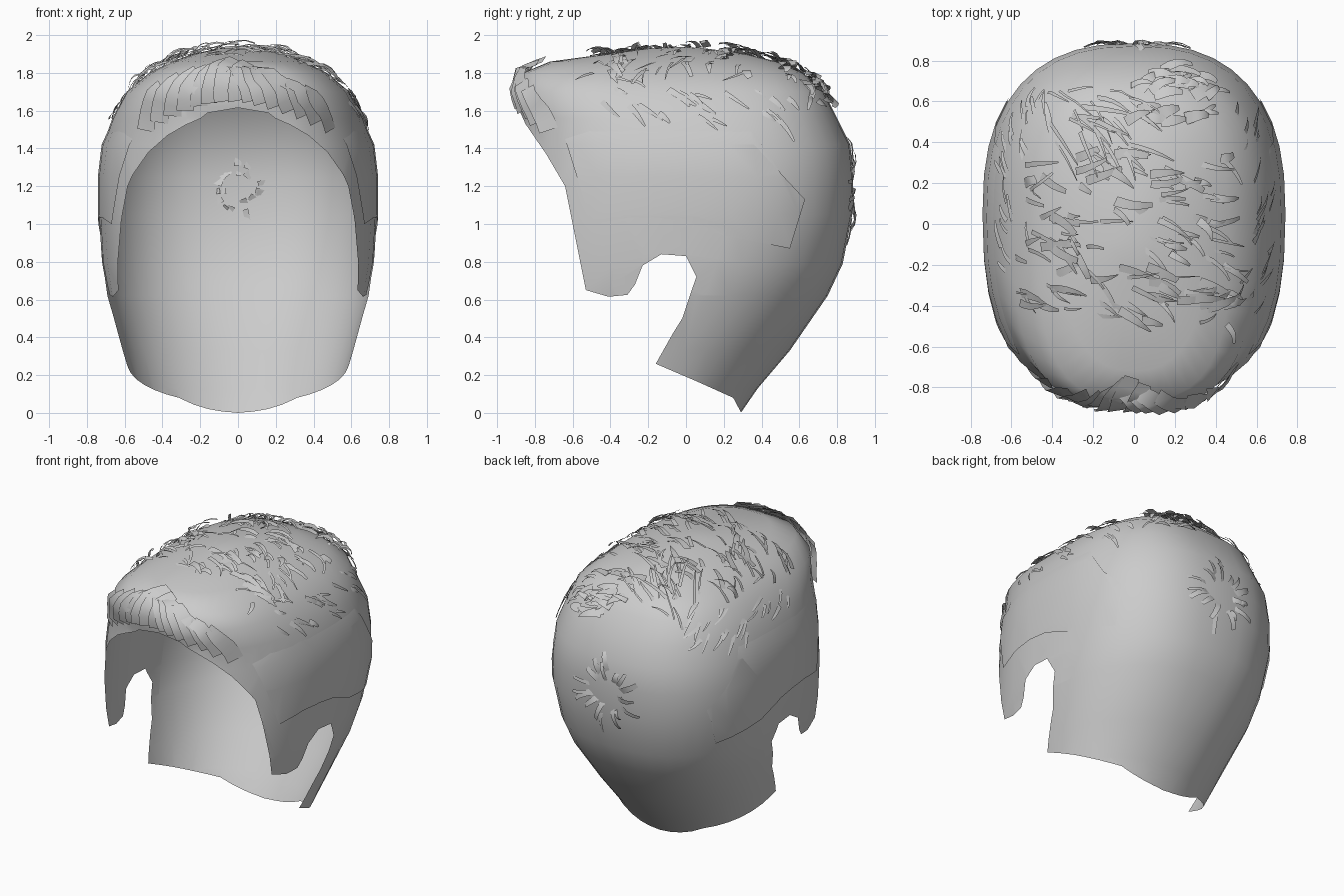
import bpy, bmesh, math, random
from mathutils import Vector
from mathutils.bvhtree import BVHTree

if "Cube" in bpy.data.objects:
    bpy.data.objects.remove(bpy.data.objects["Cube"])

random.seed(4)
hair = bpy.data.materials.new("hair_grey")
hair.diffuse_color = (0.6, 0.6, 0.6, 1)
hair.use_nodes = True
hair.node_tree.nodes["Principled BSDF"].inputs["Base Color"].default_value = hair.diffuse_color

# Horizontal sections: z, half width, centre y, front y, back y, roundness
RINGS = [
    (0.00, .50, -.15, -.90, .29, 2.0), (0.13, .55, -.15, -.90, .38, 2.0),
    (0.33, .61, -.12, -.95, .55, 2.1), (0.62, .695, -.06, -1.0, .75, 2.3),
    (0.79, .72, -.02, -.98, .83, 2.4), (1.05, .735, .05, -.94, .88, 2.5),
    (1.25, .735, .05, -.91, .885, 2.5), (1.42, .715, .03, -.89, .87, 2.5),
    (1.56, .665, 0, -.88, .80, 2.6), (1.70, .59, -.05, -.90, .73, 2.9),
    (1.80, .47, -.10, -.865, .62, 2.8), (1.86, .35, -.12, -.72, .48, 2.4),
    (1.90, .24, -.10, -.42, .32, 2.2), (1.93, .10, -.08, -.2, .10, 2.0)]
# Side outline (y, z) of the open region: face, sideburn, ear notch, nape
OPENING = [(-1.3, 1.62), (-.89, 1.62), (-.85, 1.53), (-.74, 1.37), (-.64, 1.2),
           (-.60, 1.0), (-.53, .65), (-.41, .615), (-.31, .625), (-.27, .68),
           (-.23, .78), (-.13, .84), (0, .83), (.055, .72), (.03, .65),
           (-.02, .5), (-.07, .42), (-.16, .26), (.05, .17), (.25, .08),
           (.29, .005), (.29, -.3), (-1.3, -.3)]
# Side outline of the layered panel over each temple
PANEL = [(-.64, 1.45), (-.50, 1.0), (-.3, 1.035), (-.15, 1.035), (0, 1.015),
         (.2, .94), (.55, .87), (.63, 1.13), (.5, 1.27), (.35, 1.5), (-.3, 1.56)]


def cap_mesh(grow=0.0, n=40):
    bm = bmesh.new()
    rows = []
    for z, w, yc, yf, yb, p in RINGS:
        row = []
        g = grow if z < 1.5 else -grow      # a grown layer tucks in near the top
        for i in range(n):
            a = 2 * math.pi * i / n
            s, c = math.sin(a), math.cos(a)
            x = math.copysign(abs(s) ** (2 / p), s) * (w + g)
            k = math.copysign(abs(c) ** (2 / p), c)
            y = yc + (k * (yb + g - yc) if k > 0 else k * (yc - yf + g))
            row.append(bm.verts.new((x, y, z)))
        rows.append(row)
    for a, b in zip(rows, rows[1:]):
        for i in range(n):
            j = (i + 1) % n
            bm.faces.new((a[j], a[i], b[i], b[j]))
    tip = bm.verts.new((0, -.08, 1.94))
    for i in range(n):
        bm.faces.new((rows[-1][(i + 1) % n], rows[-1][i], tip))
    return bm


def inside(y, z, poly):
    hit = False
    for (y1, z1), (y2, z2) in zip(poly, poly[1:] + poly[:1]):
        if (z1 > z) != (z2 > z) and y < (y2 - y1) * (z - z1) / (z2 - z1) + y1:
            hit = not hit
    return hit


def trim(bm, poly, keep_inside):
    """Slice along a side outline, then drop the faces on the wrong side."""
    for (y1, z1), (y2, z2) in zip(poly, poly[1:] + poly[:1]):
        near = []
        for f in bm.faces:
            ys = [v.co.y for v in f.verts]
            zs = [v.co.z for v in f.verts]
            if (max(ys) > min(y1, y2) - .01 and min(ys) < max(y1, y2) + .01
                    and max(zs) > min(z1, z2) - .01 and min(zs) < max(z1, z2) + .01):
                near.append(f)
        geom = near + list({e for f in near for e in f.edges}) + \
            list({v for f in near for v in f.verts})
        bmesh.ops.bisect_plane(bm, geom=geom, dist=1e-5, plane_co=(0, y1, z1),
                               plane_no=Vector((0, z1 - z2, y2 - y1)).normalized())
    gone = []
    for f in bm.faces:
        c = f.calc_center_median()
        if inside(c.y, c.z, poly) != keep_inside:
            gone.append(f)
    bmesh.ops.delete(bm, geom=gone, context='FACES')


def finish(bm, name):
    for f in bm.faces:
        f.smooth = True
    me = bpy.data.meshes.new(name)
    bm.to_mesh(me)
    bm.free()
    me.materials.append(hair)
    ob = bpy.data.objects.new(name, me)
    bpy.context.collection.objects.link(ob)
    return ob


# Main shell
shell = cap_mesh()
bmesh.ops.recalc_face_normals(shell, faces=shell.faces)
surface = BVHTree.FromBMesh(shell)
trim(shell, OPENING, False)
finish(shell, "hair_shell")

# Temple panels, one layer above the shell on both sides
panels = cap_mesh(0.007)
trim(panels, PANEL, True)
finish(panels, "temple_panels")


def lock(bm, start, direction, length, width, lift, bend=0.0, steps=4, base=.004, taper=.7):
    """Tapered strand that follows the shell and rises off it at its end."""
    p, nrm, _, _ = surface.find_nearest(start)
    d = Vector(direction)
    prev = None
    for i in range(steps + 1):
        t = i / steps
        d = (d - nrm * d.dot(nrm)).normalized()
        side = nrm.cross(d)
        half = side * width * .5 * (1 - taper * t * t)
        c = p + nrm * (base + lift * math.sin(t * 2.4))
        pair = [bm.verts.new(c - half), bm.verts.new(c + half + nrm * width * .2)]
        if prev:
            bm.faces.new((prev[0], prev[1], pair[1], pair[0]))
        prev = pair
        d = d + side * bend / steps
        p, nrm, _, _ = surface.find_nearest(p + d * length / steps)


def on_top(x, y):
    return surface.ray_cast(Vector((x, y, 3)), Vector((0, 0, -1)))[0]


U = random.uniform

# Loose strands swept sideways across the top
top = bmesh.new()
for i in range(120):
    x, y = U(-.58, .45), U(-.5, .35)
    s = on_top(x, y)
    if s and s.z > 1.5:
        ang = U(-.65, .25)
        lock(top, s, (math.cos(ang), math.sin(ang), 0), U(.07, .2),
             U(.012, .05), U(.005, .035), U(-.7, .7), base=U(-.006, .012), taper=U(.3, .95))
finish(top, "top_strands")

# Denser strands toward the back: long thin ones left, short broad ones right
back = bmesh.new()
for i in range(60):
    left = i % 2
    s = on_top(U(-.5, -.02), U(.3, .7)) if left else on_top(U(-.05, .38), U(.45, .75))
    if s:
        ang = U(-1.1, -.3) if left else U(-.2, .9)
        lock(back, s, (math.cos(ang), math.sin(ang), 0), U(.12, .28) if left else U(.08, .16),
             U(.01, .03) if left else U(.03, .07), U(.01, .04), U(-.4, .4), base=U(-.006, .012))
finish(back, "back_strands")

# Short strands along the upper sides
sides = bmesh.new()
for sx in (-1, 1):
    for i in range(24):
        o = Vector((sx * 2, U(-.5, .6), U(1.55, 1.8)))
        s = surface.ray_cast(o, Vector((-sx, 0, 0)))[0]
        if s:
            lock(sides, s, (0, .8, U(-1.2, -.3)), U(.08, .18),
                 U(.012, .035), U(.004, .014), U(-.4, .4), base=U(-.004, .006))
finish(sides, "side_strands")

# Swirl at the crown, its roots sunk through the shell
swirl = bmesh.new()
for i in range(18):
    a = 2 * math.pi * i / 18 + U(-.2, .2)
    r = U(.06, .13)
    s = Vector((r * math.cos(a), .9, 1.19 + r * math.sin(a)))
    lock(swirl, s, (math.cos(a), 0, math.sin(a)), U(.08, .2), U(.025, .045),
         U(.02, .04), U(-.1, .6), base=-.014, taper=.3)
finish(swirl, "crown_swirl")

# Broad curled locks along the fringe
fringe = bmesh.new()
for i in range(15):
    x = -.48 + .96 * i / 14
    z = 1.655 - .7 * x * x
    s = surface.ray_cast(Vector((x, -2, z)), Vector((0, 1, 0)))[0]
    if s:
        lock(fringe, s, (-.75 * x - .15, 0, 1), U(.24, .31), U(.09, .12), .014,
             U(.3, .6) if x > 0 else U(-.6, -.3), 5, base=.002, taper=.35)
finish(fringe, "fringe_locks")
